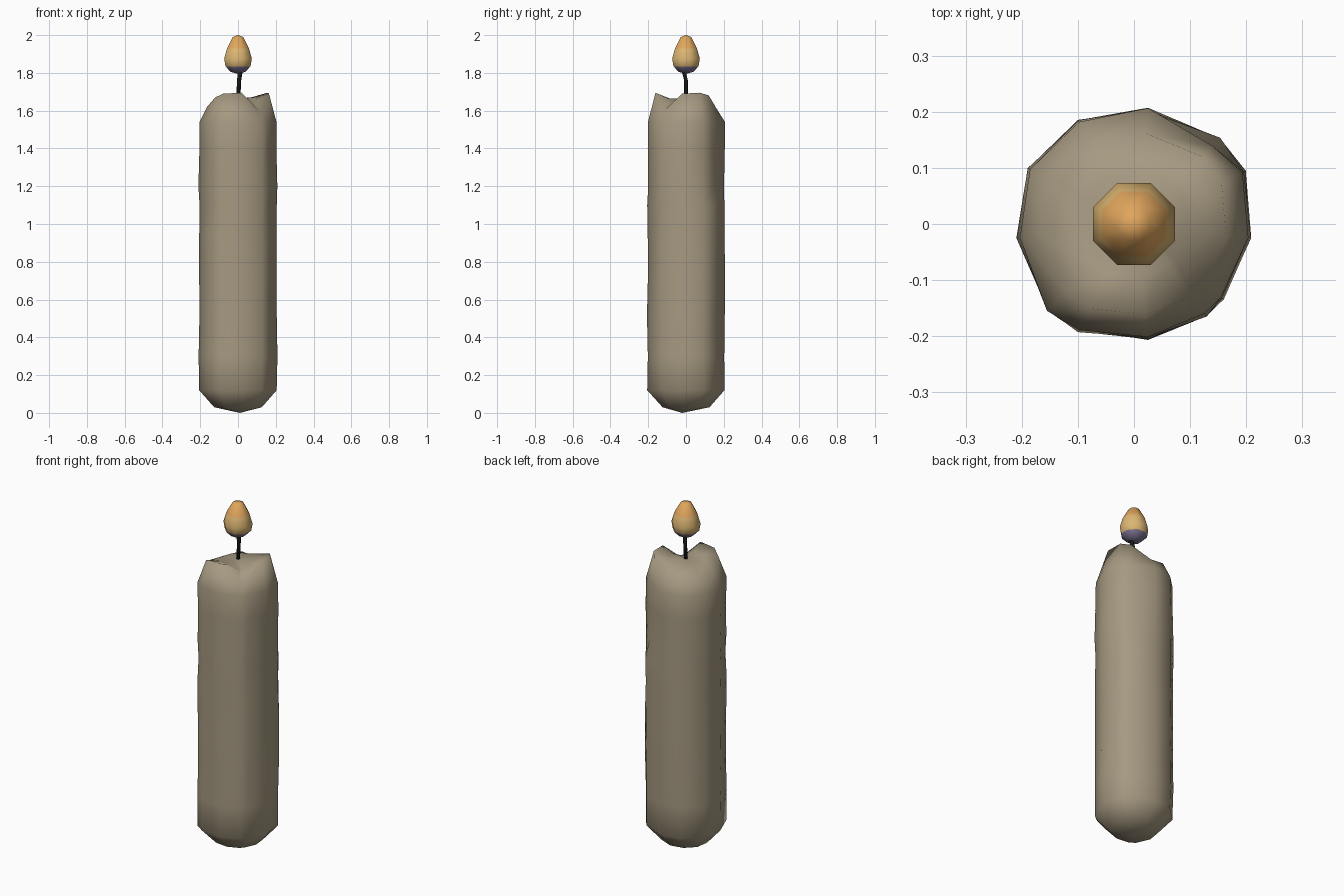
import bpy, bmesh, random
from math import cos, sin, radians, pi

if "Cube" in bpy.data.objects:
    bpy.data.objects.remove(bpy.data.objects["Cube"])

random.seed(4)


def material(name, rgb):
    m = bpy.data.materials.new(name)
    m.diffuse_color = (*rgb, 1)
    m.use_nodes = True
    m.node_tree.nodes["Principled BSDF"].inputs["Base Color"].default_value = m.diffuse_color
    return m


def loft(name, rings, start, end, mats, bands=None):
    """Skin a stack of rings, closed by a fan at each end."""
    bm = bmesh.new()
    vr = [[bm.verts.new(p) for p in ring] for ring in rings]
    a, b = bm.verts.new(start), bm.verts.new(end)
    n = len(vr[0])
    for i in range(n):
        j = (i + 1) % n
        bm.faces.new((a, vr[0][j], vr[0][i]))
        for k in range(len(vr) - 1):
            f = bm.faces.new((vr[k][i], vr[k][j], vr[k + 1][j], vr[k + 1][i]))
            if bands:
                f.material_index = bands[k + 1]
        f = bm.faces.new((vr[-1][i], vr[-1][j], b))
        if bands:
            f.material_index = bands[-1]
    bmesh.ops.recalc_face_normals(bm, faces=bm.faces)
    for f in bm.faces:
        f.smooth = True
    me = bpy.data.meshes.new(name)
    bm.to_mesh(me)
    bm.free()
    for m in mats:
        me.materials.append(m)
    ob = bpy.data.objects.new(name, me)
    bpy.context.collection.objects.link(ob)
    return ob


# Candle body: uneven outline, lofted with slight wobble
outline = [(0.2, 0.095), (0.155, 0.155), (0.025, 0.208), (-0.1, 0.186),
           (-0.19, 0.1), (-0.21, -0.025), (-0.155, -0.155), (-0.1, -0.193),
           (0.025, -0.207), (0.13, -0.165), (0.16, -0.135), (0.21, -0.025)]
rings = [[(x * 0.6, y * 0.6, 0.03) for x, y in outline]]
for z in (0.12, 0.3, 0.52, 0.75, 0.95, 1.1, 1.2, 1.4, 1.54):
    ring = []
    for i, (x, y) in enumerate(outline):
        s = random.uniform(0.965, 1.0)
        if z > 1.15 and i == 1:      # hollow in the back right side
            s = 0.9
        ring.append((x * s, y * s, z))
    rings.append(ring)

# Melted rim with a pouring notch at the front right, then the pool
rim_z = [1.695, 1.68, 1.61, 1.63, 1.61, 1.62, 1.67, 1.69, 1.695, 1.61, 1.61, 1.69]
rings.append([(x * 0.78, y * 0.78, z) for (x, y), z in zip(outline, rim_z)])
pool_z = [1.67, 1.67, 1.66, 1.655, 1.65, 1.655, 1.66, 1.665, 1.665, 1.64, 1.64, 1.665]
rings.append([(x * 0.45, y * 0.45, z) for (x, y), z in zip(outline, pool_z)])
wax = material("wax", (0.38, 0.32, 0.22))
loft("candle_body", rings, (0.01, -0.02, 0), (0, 0, 1.665), [wax])


# Wick: leaning stem with a small bent tip
def circle(cx, cy, z, r, n, turn=0):
    return [(cx + r * cos(2 * pi * i / n + turn), cy + r * sin(2 * pi * i / n + turn), z)
            for i in range(n)]


wick = material("wick", (0.01, 0.01, 0.012))
stem = [circle(0, 0, 1.64, 0.011, 6), circle(0.006, 0, 1.76, 0.011, 6),
        circle(0.012, -0.012, 1.81, 0.013, 6)]
loft("wick", stem, (0, 0, 1.64), (0.012, -0.018, 1.82), [wick])

# Flame: eight-sided teardrop, blue at the base and orange at the tip
profile = [(0.042, 1.805), (0.072, 1.835), (0.079, 1.875), (0.063, 1.93), (0.03, 1.99)]
flame = [circle(0, 0, z, r, 8, radians(22.5)) for r, z in profile]
mats = [material("flame_blue", (0.2, 0.17, 0.28)),
        material("flame_yellow", (0.72, 0.47, 0.17)),
        material("flame_orange", (0.75, 0.38, 0.11))]
loft("flame", flame, (0, 0, 1.795), (0, 0, 2.0), mats, [0, 0, 1, 1, 2, 2])
